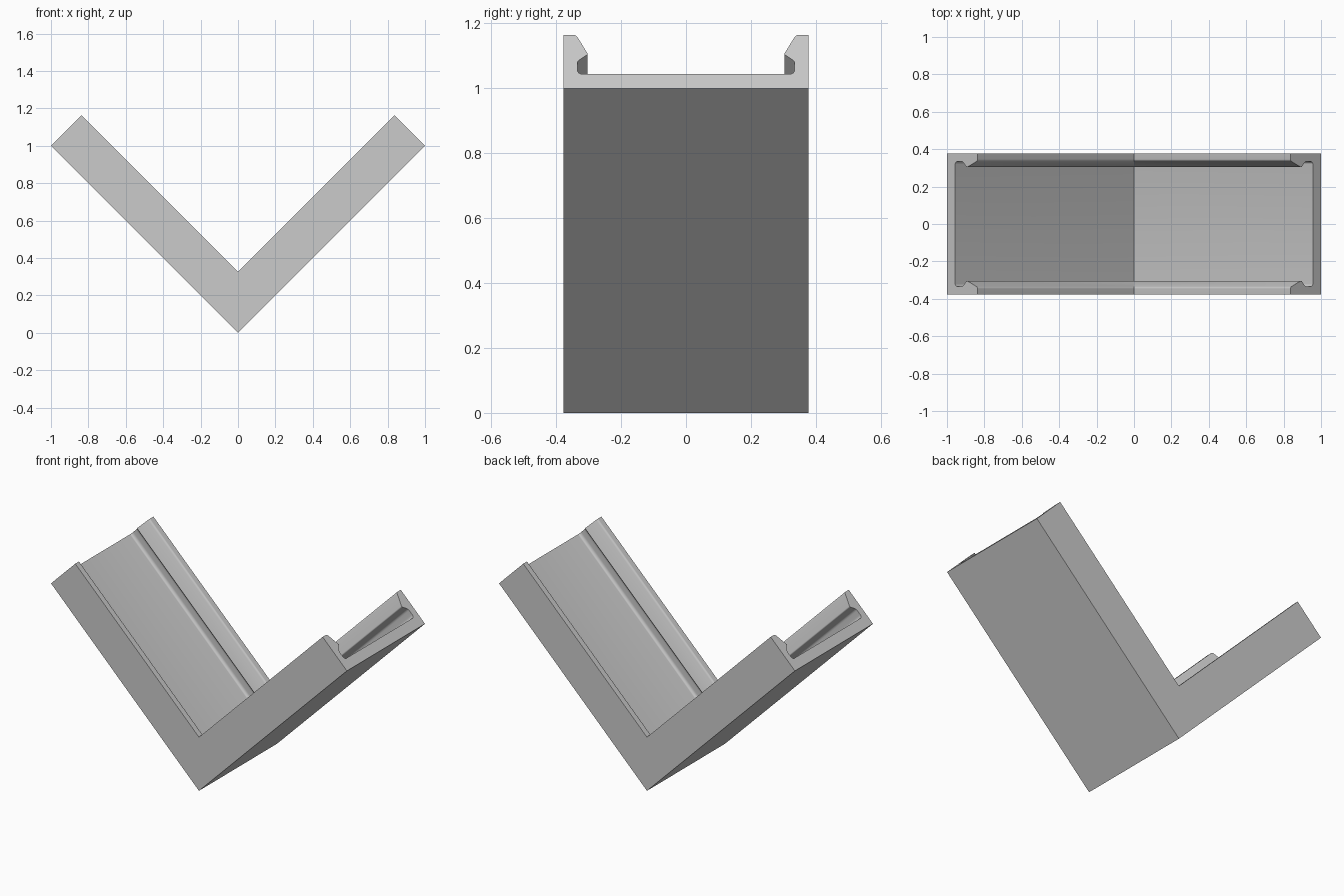
import bpy, bmesh, math
from mathutils import Vector

cube = bpy.data.objects.get("Cube")
if cube:
    bpy.data.objects.remove(cube, do_unlink=True)

grey = bpy.data.materials.new("light grey")
grey.use_nodes = True
colour = (0.6, 0.6, 0.6, 1)
grey.diffuse_color = colour
grey.node_tree.nodes["Principled BSDF"].inputs["Base Color"].default_value = colour


def fillet(before, corner, after, radius, steps=6):
    """Arc that rounds one corner of the profile."""
    if radius == 0:
        return [corner]
    a, b = (before - corner).normalized(), (after - corner).normalized()
    half = a.angle(b) / 2
    centre = corner + (a + b).normalized() * radius / math.sin(half)
    start = corner + a * radius / math.tan(half) - centre
    end = corner + b * radius / math.tan(half) - centre
    return [centre + start.lerp(end, i / steps).normalized() * radius
            for i in range(steps + 1)]


# Half of the channel section: (across, height, corner radius)
half = [(0.377, 0, 0), (0.377, 0.164, 0), (0.338, 0.164, 0.014),
        (0.302, 0.105, 0.004), (0.335, 0.083, 0.012), (0.335, 0.044, 0.014)]
corners = half + [(-y, h, r) for y, h, r in reversed(half)]
points = [Vector((y, h)) for y, h, r in corners]
section = []
for i, (y, h, r) in enumerate(corners):
    section += fillet(points[i - 1], points[i], points[(i + 1) % len(points)], r)

# Two legs swept from end to end, joined by the mitre at the bottom
bm = bmesh.new()
rings = []
for side in (-1, 0, 1):
    rings.append([bm.verts.new((side * (1 - h), y, 1 + h if side else 2 * h))
                  for y, h in section])
for first, second in zip(rings, rings[1:]):
    for i in range(len(section)):
        bm.faces.new((first[i - 1], first[i], second[i], second[i - 1]))
bm.faces.new(rings[0])
bm.faces.new(rings[-1])
bmesh.ops.recalc_face_normals(bm, faces=bm.faces)

mesh = bpy.data.meshes.new("corner_channel")
bm.to_mesh(mesh)
bm.free()
mesh.materials.append(grey)
channel = bpy.data.objects.new("corner_channel", mesh)
bpy.context.collection.objects.link(channel)
bpy.context.view_layer.objects.active = channel
channel.select_set(True)
bpy.ops.object.shade_smooth_by_angle(angle=math.radians(30))
